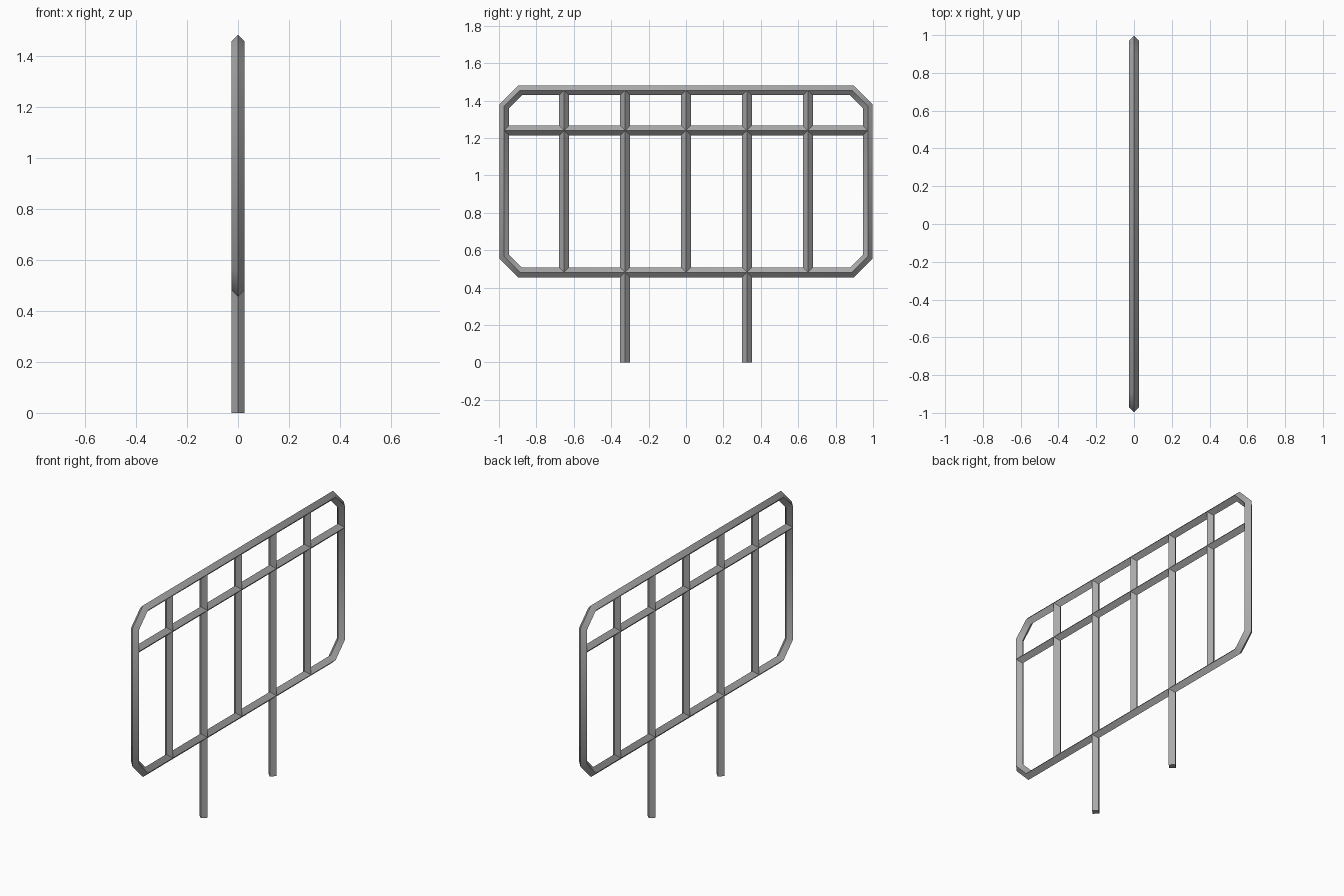
import bpy, bmesh, math
from mathutils import Vector

if "Cube" in bpy.data.objects:
    bpy.data.objects.remove(bpy.data.objects["Cube"])

R = 0.0258                     # half diagonal of the diamond bar
SIDE, LOW, HIGH = 0.972, 0.481, 1.455
RAIL = 1.24
SPACING = 0.326

steel = bpy.data.materials.new("grey_steel")
steel.use_nodes = True
steel.diffuse_color = (0.4, 0.4, 0.4, 1)
steel.node_tree.nodes["Principled BSDF"].inputs["Base Color"].default_value = (0.4, 0.4, 0.4, 1)


def bar(name, points, closed=False):
    """Diamond-section bar along (y, z) points, mitred at the bends."""
    pts = [Vector((0, y, z)) for y, z in points]
    n = len(pts)
    bm = bmesh.new()
    rings = []
    for i, p in enumerate(pts):
        before = (p - pts[i - 1]).normalized() if closed or i > 0 else None
        after = (pts[(i + 1) % n] - p).normalized() if closed or i < n - 1 else None
        before, after = before or after, after or before
        along = (before + after).normalized()
        out = along.cross(Vector((1, 0, 0))) * R / along.dot(after)
        across = Vector((R, 0, 0))
        rings.append([bm.verts.new(p + o) for o in (out, across, -out, -across)])
    for i in range(n if closed else n - 1):
        a, b = rings[i], rings[(i + 1) % n]
        for k in range(4):
            m = (k + 1) % 4
            bm.faces.new((a[k], a[m], b[m], b[k]))
    if not closed:
        bm.faces.new(rings[0])
        bm.faces.new(rings[-1])
    bmesh.ops.recalc_face_normals(bm, faces=bm.faces)
    mesh = bpy.data.meshes.new(name)
    bm.to_mesh(mesh)
    bm.free()
    mesh.materials.append(steel)
    obj = bpy.data.objects.new(name, mesh)
    bpy.context.collection.objects.link(obj)
    return obj


# Outer frame with cut corners
cut = 0.085
frame = bar("outer_frame", [
    (-SIDE + cut, LOW), (SIDE - cut, LOW), (SIDE, LOW + cut), (SIDE, HIGH - cut),
    (SIDE - cut, HIGH), (-SIDE + cut, HIGH), (-SIDE, HIGH - cut), (-SIDE, LOW + cut)], True)
bpy.context.view_layer.objects.active = frame
frame.select_set(True)
bpy.ops.object.shade_smooth_by_angle(angle=math.radians(50))
frame.select_set(False)

# Upper cross rail
bar("cross_rail", [(-SIDE, RAIL), (SIDE, RAIL)])

# Upright bars; two of them run down to the ground as legs
for i in range(-2, 3):
    is_leg = abs(i) == 1
    bar("leg_bar" if is_leg else "upright_bar",
        [(i * SPACING, 0 if is_leg else LOW), (i * SPACING, HIGH)])
